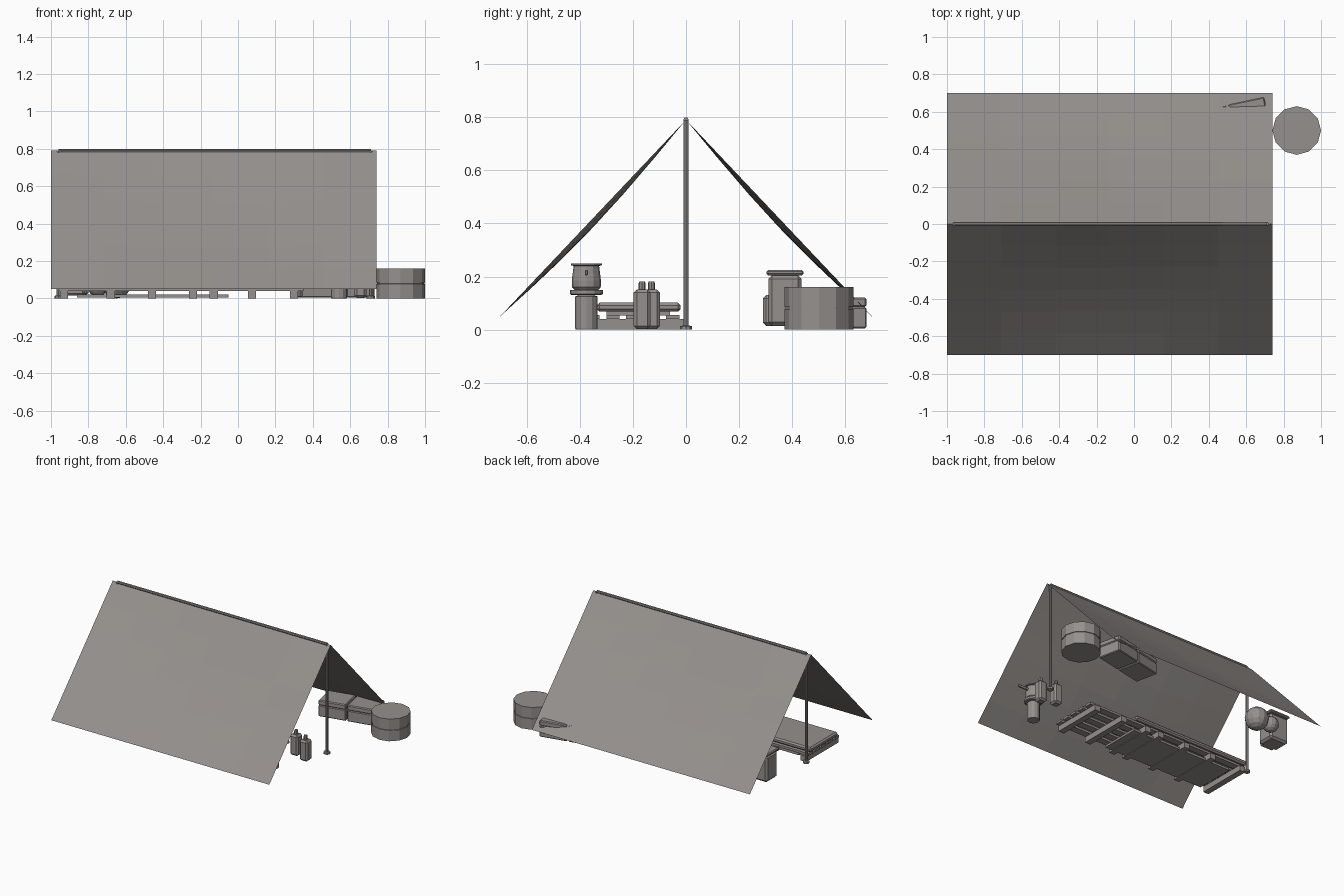
import bpy, bmesh, math
from mathutils import Matrix, Vector

if "Cube" in bpy.data.objects:
    bpy.data.objects.remove(bpy.data.objects["Cube"])

mat = bpy.data.materials.new("warm_grey")
mat.diffuse_color = (0.30, 0.28, 0.265, 1)
mat.use_nodes = True
mat.node_tree.nodes["Principled BSDF"].inputs["Base Color"].default_value = mat.diffuse_color


def finish(name, bm, smooth=False):
    bmesh.ops.recalc_face_normals(bm, faces=bm.faces)
    me = bpy.data.meshes.new(name)
    bm.to_mesh(me)
    bm.free()
    me.materials.append(mat)
    ob = bpy.data.objects.new(name, me)
    bpy.context.collection.objects.link(ob)
    for p in me.polygons:
        p.use_smooth = smooth
    return ob


def box(name, x, y, z, bevel=0.0, rot=0.0):
    """Box from (min, max) ranges, optionally bevelled and turned about z."""
    bm = bmesh.new()
    size = [r[1] - r[0] for r in (x, y, z)]
    bmesh.ops.create_cube(bm, size=1, matrix=Matrix.Diagonal((*size, 1)))
    if bevel:
        bmesh.ops.bevel(bm, geom=bm.edges[:], offset=bevel, segments=1, affect='EDGES')
    ob = finish(name, bm)
    ob.location = [sum(r) / 2 for r in (x, y, z)]
    ob.rotation_euler.z = rot
    return ob


def lathe(name, x, y, profile, sides=12, turn=0.0):
    """Closed turned shape from (radius, z) pairs."""
    bm = bmesh.new()
    rings = []
    for r, z in profile:
        rings.append([bm.verts.new((x + r * math.cos(turn + 2 * math.pi * i / sides),
                                    y + r * math.sin(turn + 2 * math.pi * i / sides), z))
                      for i in range(sides)])
    for a, b in zip(rings, rings[1:]):
        for i in range(sides):
            j = (i + 1) % sides
            bm.faces.new((a[i], a[j], b[j], b[i]))
    bm.faces.new(rings[0][::-1])
    bm.faces.new(rings[-1])
    return finish(name, bm)


# canvas: two sheets that sag between the ridge and the eaves
for side, label in ((-1, "front"), (1, "back")):
    bm = bmesh.new()
    nx, ny = 6, 6
    grid = []
    for i in range(nx + 1):
        u = i / nx
        row = []
        for j in range(ny + 1):
            t = j / ny
            sag = 0.035 * math.sin(math.pi * t) * math.sin(math.pi * u)
            row.append(bm.verts.new((-1 + 1.74 * u, side * 0.7 * t, 0.79 - 0.74 * t - sag)))
        grid.append(row)
    for i in range(nx):
        for j in range(ny):
            bm.faces.new((grid[i][j], grid[i + 1][j], grid[i + 1][j + 1], grid[i][j + 1]))
    finish("canvas_" + label, bm)

# poles with feet, and the ridge bar
for n, px in (("left", -0.96), ("right", 0.71)):
    lathe("pole_" + n, px, 0, [(0.022, 0), (0.022, 0.014), (0.01, 0.016), (0.01, 0.79)], 8)
bm = bmesh.new()
bmesh.ops.create_cone(bm, cap_ends=True, segments=8, radius1=0.01, radius2=0.01, depth=1.67,
                      matrix=Matrix.Translation((-0.125, 0, 0.79)) @ Matrix.Rotation(math.pi / 2, 4, 'Y'))
finish("ridge_bar", bm)

# drum with a seam groove
lathe("drum", 0.87, 0.5, [(0.13, 0), (0.13, 0.078), (0.126, 0.079), (0.126, 0.085),
                          (0.13, 0.086), (0.13, 0.16)], 12)

# two storage boxes with lids, turned a little
rot = math.radians(12)
for k, d in enumerate((-0.1025, 0.1025)):
    cx, cy = 0.517 + d * math.cos(rot), 0.555 + d * math.sin(rot)
    box(f"storage_box_{k}", (cx - .0975, cx + .0975), (cy - .085, cy + .085), (0.005, 0.085), 0.005, rot)
    box(f"storage_lid_{k}", (cx - .0975, cx + .0975), (cy - .085, cy + .085), (0.085, 0.122), 0.006, rot)

# backpack: body, lid flap and pockets
box("backpack_body", (-0.95, -0.80), (0.31, 0.435), (0.015, 0.205), 0.014)
box("backpack_flap", (-0.955, -0.795), (0.303, 0.442), (0.205, 0.225), 0.006)
box("backpack_pocket", (-0.93, -0.82), (0.29, 0.36), (0.015, 0.13), 0.012)

# round sack with a smaller bundle
for n, c, r in (("round_sack", (-0.65, 0.47, 0.08), 0.08), ("small_bundle", (-0.75, 0.49, 0.065), 0.055)):
    bm = bmesh.new()
    bmesh.ops.create_uvsphere(bm, u_segments=12, v_segments=8, radius=r, matrix=Matrix.Translation(c))
    finish(n, bm)

# slatted bed: ground board, cross beams, long slats, mattress and pillow
box("ground_board", (-0.86, -0.05), (-0.35, -0.06), (0.004, 0.02))
for k, bx in enumerate((0.30, 0.075, -0.13, -0.24, -0.46, -0.68, -0.93)):
    box(f"bed_beam_{k}", (bx - 0.022, bx + 0.022), (-0.38, -0.01), (0.0, 0.04))
for k in range(5):
    y0 = -0.375 + k * 0.075
    box(f"bed_slat_{k}", (-0.96, 0.35), (y0, y0 + 0.05), (0.04, 0.056))
box("mattress", (-0.98, -0.04), (-0.335, -0.02), (0.068, 0.102), 0.01)
box("blanket", (-0.94, -0.08), (-0.30, -0.06), (0.054, 0.07))

# two bottles with caps
for k, (bx, by) in enumerate(((0.655, -0.165), (0.555, -0.13))):
    box(f"bottle_{k}", (bx - 0.032, bx + 0.032), (by - 0.032, by + 0.032), (0.003, 0.152), 0.012)
    lathe(f"bottle_cap_{k}", bx, by, [(0.013, 0.15), (0.013, 0.175), (0.01, 0.182)], 8)

# camp stove: gas can, burner plate, pot with handle
sx, sy = 0.54, -0.375
lathe("gas_can", sx, sy, [(0.04, 0), (0.042, 0.005), (0.042, 0.125), (0.03, 0.13)], 12)
lathe("burner_plate", sx, sy, [(0.055, 0.13), (0.062, 0.135), (0.062, 0.15)], 12)
lathe("pot", sx, sy, [(0.045, 0.15), (0.054, 0.16), (0.055, 0.185), (0.048, 0.24), (0.058, 0.243),
                      (0.058, 0.25), (0.044, 0.25), (0.042, 0.235)], 12)
box("pot_handle", (sx + 0.045, sx + 0.13), (sy - 0.006, sy + 0.006), (0.205, 0.225), 0.003)
